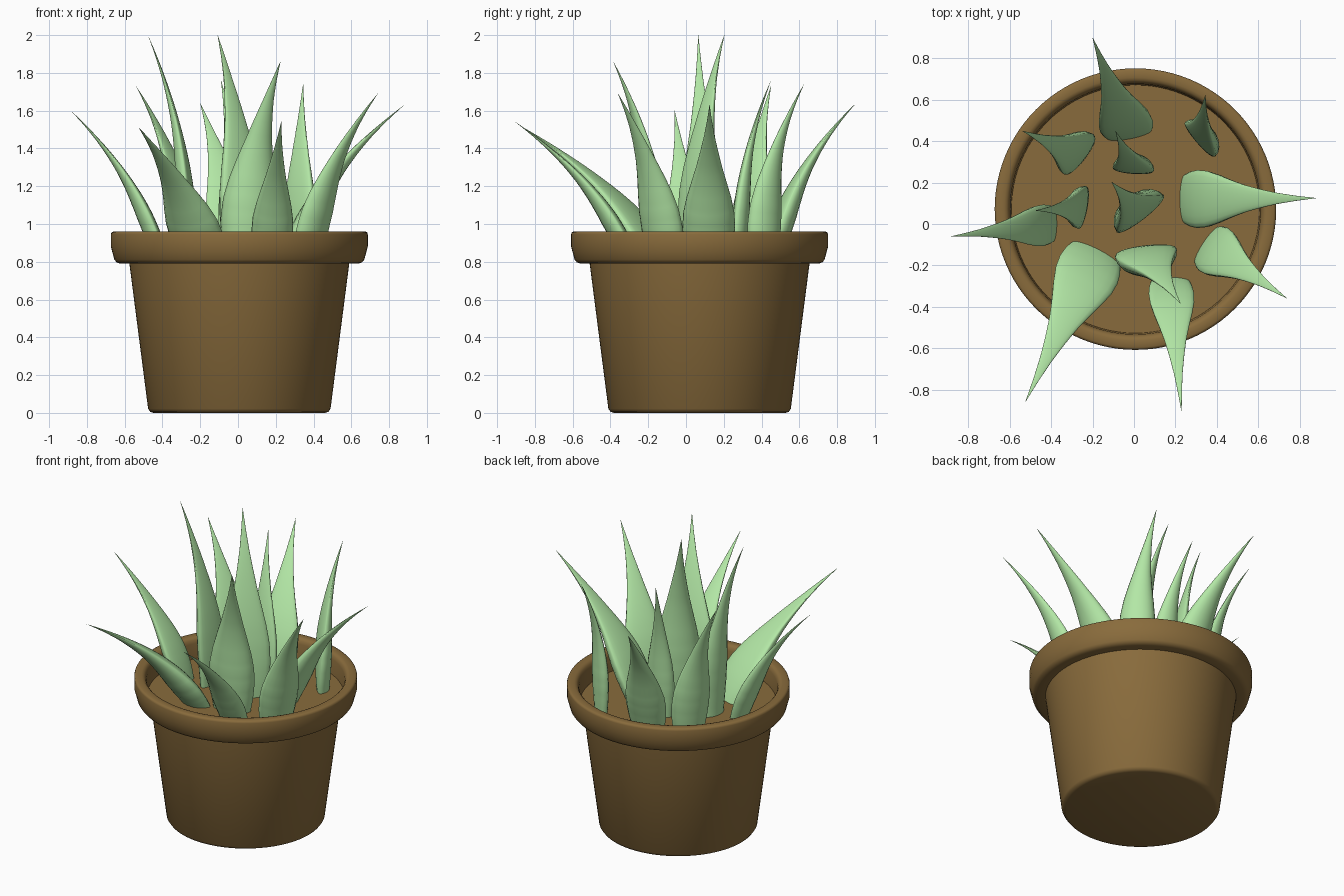
import bpy, bmesh
from math import sin, cos, pi
from mathutils import Vector

if "Cube" in bpy.data.objects:
    bpy.data.objects.remove(bpy.data.objects["Cube"])

CX, CY = 0.007, 0.072
SOIL_Z = 0.825


def material(name, color):
    m = bpy.data.materials.new(name)
    m.diffuse_color = (*color, 1)
    m.use_nodes = True
    m.node_tree.nodes["Principled BSDF"].inputs["Base Color"].default_value = m.diffuse_color
    return m


def finish(bm, name, mat, angle):
    bmesh.ops.recalc_face_normals(bm, faces=bm.faces)
    me = bpy.data.meshes.new(name)
    bm.to_mesh(me)
    bm.free()
    ob = bpy.data.objects.new(name, me)
    bpy.context.collection.objects.link(ob)
    me.materials.append(mat)
    bpy.ops.object.select_all(action='DESELECT')
    ob.select_set(True)
    bpy.context.view_layer.objects.active = ob
    bpy.ops.object.shade_smooth_by_angle(angle=angle)
    return ob


def lathe(name, profile, mat, n=96):
    bm = bmesh.new()
    rings = []
    for r, z in profile:
        if r == 0:
            rings.append([bm.verts.new((CX, CY, z))] * n)
        else:
            rings.append([bm.verts.new((CX + r * cos(2 * pi * i / n), CY + r * sin(2 * pi * i / n), z))
                          for i in range(n)])
    for a, b in zip(rings, rings[1:]):
        for i in range(n):
            j = (i + 1) % n
            bm.faces.new(list(dict.fromkeys((a[i], a[j], b[j], b[i]))))
    return finish(bm, name, mat, 0.8)


clay = material("clay", (0.25, 0.148, 0.045))
green = material("leaf_green", (0.45, 0.80, 0.38))

# Tapered pot with thick rounded rim, and the soil inside it
lathe("pot", [(0, 0), (0.455, 0), (0.472, 0.006), (0.483, 0.022), (0.582, 0.79),
              (0.63, 0.79), (0.65, 0.797), (0.662, 0.812), (0.672, 0.85), (0.68, 0.88),
              (0.68, 0.945), (0.677, 0.955), (0.668, 0.96), (0.635, 0.96), (0.622, 0.956),
              (0.612, 0.945), (0.605, 0.925), (0.598, SOIL_Z - 0.02)], clay)
lathe("soil", [(0, SOIL_Z), (0.602, SOIL_Z)], clay)


def width_at(t):
    # Leaf width along its length: slightly narrow foot, full belly, fine tip
    keys = [(0, .82), (.1, .94), (.2, 1), (.3, .97), (.4, .84), (.5, .66),
            (.6, .48), (.7, .33), (.8, .195), (.9, .09), (1, .004)]
    for (t0, a), (t1, b) in zip(keys, keys[1:]):
        if t <= t1:
            return a + (b - a) * (t - t0) / (t1 - t0)
    return keys[-1][1]


def leaf(name, base, tip, width, facing, bend=0.15, steps=30, n=20):
    # Curved blade: lens section swept along a quadratic curve leaning outwards
    p0 = Vector((*base, SOIL_Z - 0.02))
    p2 = Vector(tip)
    p1 = p0.lerp(p2, bend)
    p1.z = p0.z + 0.52 * (p2.z - p0.z)
    f = Vector((*facing, 0)).normalized()
    lean = Vector((p2.x - p0.x, p2.y - p0.y, 0)).normalized()
    bm = bmesh.new()
    rings = []
    for s in range(steps + 1):
        t = s / steps
        c = p0 * (1 - t) ** 2 + p1 * 2 * t * (1 - t) + p2 * t * t
        tan = ((p1 - p0) * (1 - t) + (p2 - p1) * t).normalized()
        face = f.lerp(lean, t * 0.6).normalized()
        side = tan.cross(face).normalized()
        out = side.cross(tan).normalized()
        w = width_at(t) * width / 2
        ring = []
        for i in range(n):
            a = 2 * pi * i / n
            d = 0.68 if sin(a) > 0 else 0.2
            ring.append(bm.verts.new(c + side * w * cos(a) + out * w * d * sin(a)))
        rings.append(ring)
    for a, b in zip(rings, rings[1:]):
        for i in range(n):
            j = (i + 1) % n
            bm.faces.new((a[i], a[j], b[j], b[i]))
    bm.faces.new(rings[0])
    bm.faces.new(rings[-1])
    return finish(bm, name, green, 0.9)


# Leaves: base (x, y), tip (x, y, z), width, outward facing direction, bend
leaves = [
    ((-0.02, 0.43), (-0.20, 0.90, 1.64), 0.26, (-0.2, 1)),
    ((0.32, 0.41), (0.345, 0.625, 1.74), 0.22, (0.8, 0.6), -0.15),
    ((0.24, 0.12), (0.88, 0.125, 1.63), 0.28, (1, 0), 0.2),
    ((0.35, -0.10), (0.74, -0.36, 1.69), 0.25, (0.83, -0.55)),
    ((0.175, -0.27), (0.23, -0.91, 1.545), 0.22, (0, -1), 0.2),
    ((-0.18, -0.14), (-0.525, -0.86, 1.51), 0.31, (-0.45, -0.89), 0.22),
    ((-0.385, 0.0), (-0.885, -0.06, 1.60), 0.20, (-1, 0), 0.2),
    ((-0.25, 0.33), (-0.54, 0.45, 1.73), 0.24, (-0.8, 0.6), 0.05),
    ((0.0, 0.26), (-0.09, 0.45, 1.76), 0.20, (0.1, 1), -0.05),
    ((0.05, -0.13), (0.225, -0.385, 1.86), 0.30, (0.1, -1), -0.02),
    ((0.03, 0.05), (-0.108, 0.203, 2.0), 0.29, (-0.6, 0.78), -0.15),
    ((-0.245, 0.08), (-0.477, 0.065, 2.0), 0.21, (-1, 0.2), -0.08),
]
for k, args in enumerate(leaves):
    leaf(f"leaf_{k + 1}", *args)
